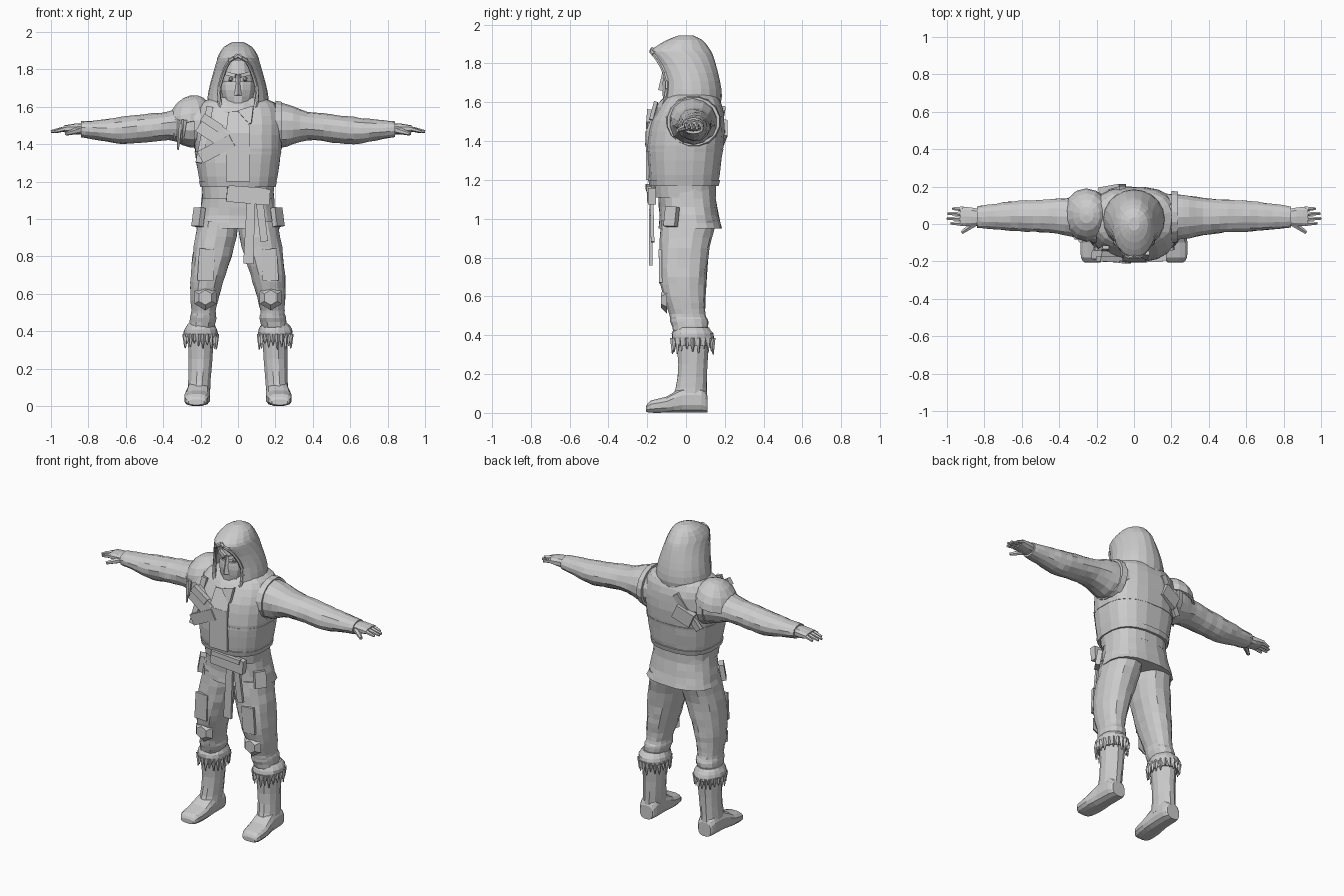
import bpy, bmesh, math, random
from mathutils import Vector, Matrix

random.seed(4)
default_cube = bpy.data.objects.get("Cube")
if default_cube:
    bpy.data.objects.remove(default_cube, do_unlink=True)

grey = bpy.data.materials.new("plain_grey")
grey.use_nodes = True
grey.diffuse_color = (0.6, 0.6, 0.6, 1)
grey.node_tree.nodes["Principled BSDF"].inputs["Base Color"].default_value = grey.diffuse_color


def finish(name, bm, thickness=0):
    """Turn a bmesh into a flat shaded object."""
    bmesh.ops.remove_doubles(bm, verts=bm.verts, dist=0.0005)
    bmesh.ops.recalc_face_normals(bm, faces=bm.faces)
    mesh = bpy.data.meshes.new(name)
    bm.to_mesh(mesh)
    bm.free()
    mesh.materials.append(grey)
    obj = bpy.data.objects.new(name, mesh)
    bpy.context.collection.objects.link(obj)
    if thickness:
        obj.modifiers.new("shell", "SOLIDIFY").thickness = thickness
    return obj


def refine(rings, steps):
    """Insert smoothly blended rows between the given rows."""
    rows = []
    for i in range(len(rings) - 1):
        before, a, b = rings[max(i - 1, 0)], rings[i], rings[i + 1]
        after = rings[min(i + 2, len(rings) - 1)]
        for s in range(steps):
            t = s / steps
            rows.append([q + t * (c - p + t * (2 * p - 5 * q + 4 * c - d + t * (3 * (q - c) + d - p))) / 2
                         for p, q, c, d in zip(before, a, b, after)])
    return rows + [list(rings[-1])]


PLACE = {"x": lambda t, u, v: (t, u, v), "y": lambda t, u, v: (u, t, v), "z": lambda t, u, v: (u, v, t)}


def loft(name, axis, rings, sides=14, power=2.0, steps=1, rough=0.0, side=1):
    """Skin rounded sections; a ring is its position, then its low and high bounds in both directions."""
    bm = bmesh.new()
    loops = []
    for t, u0, u1, v0, v1 in refine(rings, steps):
        loop = []
        for k in range(sides):
            angle = math.tau * (k + 0.5) / sides
            c, s = math.cos(angle), math.sin(angle)
            grow = (1 + random.uniform(-rough, rough)) / 2
            u = (u0 + u1) / 2 + (u1 - u0) * grow * math.copysign(abs(c) ** (2 / power), c)
            v = (v0 + v1) / 2 + (v1 - v0) * grow * math.copysign(abs(s) ** (2 / power), s)
            p = Vector(PLACE[axis](t, u, v))
            p.x *= side
            loop.append(bm.verts.new(p))
        loops.append(loop)
    for low, high in zip(loops, loops[1:]):
        for k in range(sides):
            j = (k + 1) % sides
            bm.faces.new((low[k], low[j], high[j], high[k]))
    bm.faces.new(loops[0])
    bm.faces.new(loops[-1])
    return finish(name, bm)


def slab(name, a, b, width, depth, out=(0, -1, 0), taper=1.0):
    """Flat bar from a to b whose broad face looks along out."""
    a, b = Vector(a), Vector(b)
    along = (b - a).normalized()
    across = Vector(out).cross(along).normalized()
    facing = along.cross(across)
    bm = bmesh.new()
    bmesh.ops.create_cube(bm, size=1)
    for v in bm.verts:
        w = width * (taper if v.co.z > 0 else 1)
        v.co = (a + b) / 2 + across * v.co.x * w + facing * v.co.y * depth + along * v.co.z * (b - a).length
    return finish(name, bm)


def taper(bm, a, b, r1, r2, sides=6):
    """Tapered rod from a to b."""
    a, b = Vector(a), Vector(b)
    turn = (b - a).to_track_quat("Z", "Y").to_matrix().to_4x4()
    bmesh.ops.create_cone(bm, cap_ends=True, segments=sides, radius1=r1, radius2=r2,
                          depth=(b - a).length, matrix=Matrix.Translation((a + b) / 2) @ turn)


# Torso, tunic and belt
loft("vest", "z", [(1.17, -.2, .2, -.185, .165), (1.3, -.225, .225, -.2, .185), (1.45, -.235, .235, -.195, .2),
                   (1.55, -.23, .23, -.155, .195), (1.62, -.2, .2, -.11, .17), (1.65, -.12, .12, -.08, .12)],
     sides=20, power=2.6, steps=2, rough=0.012)
loft("vest_hem", "z", [(1.17, -.203, .203, -.19, .17), (1.2, -.21, .21, -.197, .178)], 20, 2.6)
loft("vest_seam", "z", [(1.345, -.232, .232, -.204, .192), (1.36, -.234, .234, -.203, .195)], 20, 2.6)
loft("tunic_skirt", "z", [(.95, -.225, .225, -.14, .185), (1.06, -.2, .2, -.14, .16), (1.18, -.185, .185, -.15, .15)],
     sides=20, power=2.5, steps=3, rough=0.02)
loft("belt", "z", [(1.11, -.19, .19, -.165, .155), (1.17, -.195, .195, -.17, .155)], 20, 2.5)
slab("vest_placket", (0, -.199, 1.2), (0, -.196, 1.46), .13, .016)
slab("placket_top", (0, -.196, 1.455), (0, -.15, 1.57), .13, .016, taper=.8)
slab("buckle_plate", (-.06, -.18, 1.135), (.17, -.175, 1.115), .085, .04)
slab("buckle_fold", (-.05, -.195, 1.165), (.15, -.19, 1.15), .03, .025)
slab("long_sash", (.07, -.18, 1.1), (.055, -.182, .76), .045, .018, taper=1.2)
slab("short_sash", (.115, -.177, 1.1), (.14, -.172, .88), .04, .018)

# Chest pouches and strap around the right side
slab("upper_pouch", (-.2, -.165, 1.51), (-.06, -.18, 1.42), .1, .045)
slab("lower_pouch", (-.2, -.165, 1.33), (-.03, -.19, 1.42), .07, .045)
slab("pouch_flap", (-.19, -.185, 1.545), (-.09, -.19, 1.48), .045, .03)
slab("front_strap", (-.15, -.125, 1.6), (-.21, -.17, 1.3), .035, .02)
slab("back_strap", (-.06, .19, 1.57), (-.2, .15, 1.36), .04, .025, out=(0, 1, 0))
slab("back_pouch", (-.06, .195, 1.47), (-.17, .175, 1.42), .09, .04, out=(0, 1, 0))

# Head and half mask
loft("head", "z", [(1.54, -.07, .07, -.06, .08), (1.62, -.07, .07, -.09, .08), (1.74, -.088, .088, -.105, .09),
                   (1.85, -.07, .07, -.085, .08)], steps=3)
loft("face_mask", "z", [(1.585, -.04, .04, -.11, .05), (1.62, -.072, .072, -.122, .06),
                        (1.69, -.094, .094, -.125, .06), (1.735, -.093, .093, -.118, .06)], sides=12, steps=2)
bm = bmesh.new()
taper(bm, (0, -.122, 1.66), (0, -.108, 1.77), .022, .01, 4)
finish("nose_bridge", bm)
for side in (-1, 1):
    slab("brow", (.012 * side, -.113, 1.765), (.07 * side, -.085, 1.78), .02, .02)
    bm = bmesh.new()
    bmesh.ops.create_icosphere(bm, subdivisions=1, radius=.014, matrix=Matrix.Translation((.038 * side, -.095, 1.748)))
    finish("eye", bm)

# Hood: rows of height, half width, front, back and opening angle
hood_rows = refine([(1.56, .155, -.14, .17, .55), (1.63, .165, -.135, .185, .65), (1.71, .152, -.135, .175, .7),
                    (1.79, .13, -.155, .155, .6), (1.845, .115, -.178, .138, .4), (1.875, .105, -.172, .122, 0),
                    (1.92, .075, -.1, .085, 0), (1.945, .03, -.035, .035, 0)], 2)
bm = bmesh.new()
loops = []
for z, half, front, back, gap in hood_rows:
    gap = max(gap, 0)
    angles = [gap + (math.tau - 2 * gap) * k / 16 for k in range(17)]
    loops.append([bm.verts.new((half * math.sin(a), (front + back) / 2 - (back - front) / 2 * math.cos(a), z))
                  for a in angles])
for low, high in zip(loops, loops[1:]):
    for k in range(16):
        bm.faces.new((low[k], low[k + 1], high[k + 1], high[k]))
bm.faces.new(loops[-1][:-1])
rims = [[loop[end].co.copy() for loop in loops if loop[0].co.z < 1.88] for end in (0, -1)]
finish("hood", bm, 0.012)
bm = bmesh.new()
for rim in rims:
    for a, b in zip(rim, rim[1:]):
        taper(bm, a, b, .011, .011)
finish("hood_rim", bm)
loft("neck_cowl", "z", [(1.53, -.15, .15, -.155, .15), (1.575, -.165, .165, -.16, .18), (1.63, -.15, .15, -.11, .175)],
     sides=16, steps=2, rough=0.02)
slab("cowl_point", (.04, -.155, 1.59), (.065, -.18, 1.51), .09, .02, taper=.15)

for side in (-1, 1):
    # Sleeves, hands and fingers
    loft("sleeve", "x", [(.17, -.09, .165, 1.38, 1.625), (.26, -.085, .16, 1.385, 1.615), (.37, -.06, .14, 1.42, 1.575),
                         (.5, -.045, .13, 1.41, 1.56), (.62, -.04, .125, 1.4, 1.545), (.74, -.03, .11, 1.42, 1.53),
                         (.84, -.02, .095, 1.437, 1.522)], steps=3, rough=0.04, side=side)
    loft("armhole_edge", "x", [(.2, -.105, .18, 1.365, 1.635), (.235, -.098, .175, 1.375, 1.628)], 16, side=side)
    loft("hand", "x", [(.82, -.005, .08, 1.45, 1.512), (.87, -.012, .09, 1.452, 1.51), (.93, -.012, .095, 1.464, 1.5)],
         sides=10, power=2.6, steps=2, side=side)
    bm = bmesh.new()
    for k, reach in enumerate((.98, 1, .995, .97)):
        y = .002 + .026 * k
        taper(bm, (.915 * side, y, 1.484), (reach * side, y + .002, 1.467), .0145, .008)
    taper(bm, (.85 * side, .005, 1.475), (.92 * side, -.045, 1.455), .02, .01)
    finish("fingers", bm)

    # Trousers with patches
    loft("trouser_leg", "z", [(.41, .13, .262, -.06, .105), (.47, .115, .258, -.08, .115), (.51, .118, .25, -.085, .1),
                              (.6, .095, .256, -.115, .1), (.7, .065, .253, -.135, .105), (.85, .018, .238, -.135, .12),
                              (.99, -.005, .212, -.13, .155)], steps=3, rough=0.03, power=2.3, side=side)
    bm = bmesh.new()
    bmesh.ops.create_cone(bm, cap_ends=True, segments=6, radius1=.068, radius2=.04, depth=.03,
                          matrix=Matrix.Translation((.175 * side, -.113, .58)) @ Matrix.Rotation(math.pi / 2, 4, "X"))
    finish("knee_patch", bm)
    slab("thigh_patch", (.165 * side, -.133, .84), (.175 * side, -.13, .67), .085, .016)
    slab("hip_pocket", (.205 * side, -.07, 1.06), (.218 * side, -.08, .96), .07, .03, out=(side, -.7, 0))

    # Boots with furry cuffs
    loft("boot_shaft", "z", [(.07, .148, .272, -.08, .112), (.13, .145, .268, -.055, .11), (.25, .135, .265, -.042, .112),
                             (.4, .125, .272, -.055, .125)], sides=12, steps=2, rough=0.015, side=side)
    loft("boot_foot", "y", [(-.205, .18, .265, .006, .035), (-.18, .16, .285, 0, .065), (-.1, .148, .288, 0, .085),
                            (-.02, .15, .275, 0, .13), (.08, .15, .27, 0, .13), (.11, .165, .255, 0, .09)],
         sides=12, power=2.8, steps=2, side=side)
    loft("cuff", "z", [(.345, .122, .278, -.06, .13), (.375, .108, .29, -.075, .145), (.41, .11, .288, -.072, .14),
                       (.44, .128, .268, -.055, .118)], sides=16, steps=2, rough=0.04, side=side)
    bm = bmesh.new()
    for k in range(22):
        a = math.tau * k / 22
        x, y = math.cos(a), math.sin(a)
        taper(bm, ((.199 + .083 * x) * side, .035 + .102 * y, .385),
              ((.199 + .086 * x) * side, .035 + .106 * y, random.uniform(.3, .335)), .016, .003, 4)
    finish("cuff_fringe", bm)

# Right shoulder guard with hanging tassels
bm = bmesh.new()
bmesh.ops.create_uvsphere(bm, u_segments=14, v_segments=10, radius=1)
bmesh.ops.delete(bm, geom=[v for v in bm.verts if v.co.z < -.1], context="VERTS")
for v in bm.verts:
    v.co = Vector((-.255, .048, 1.52)) + Vector((v.co.x * .125, v.co.y * .143, v.co.z * .14 + v.co.x * .025))
finish("shoulder_guard", bm, 0.014)
bm = bmesh.new()
for x, y, low in ((-.32, -.07, 1.37), (-.295, -.085, 1.42), (-.34, -.045, 1.43)):
    taper(bm, (x + .01, y, 1.53), (x, y, low), .016, .005, 5)
finish("guard_tassels", bm)
